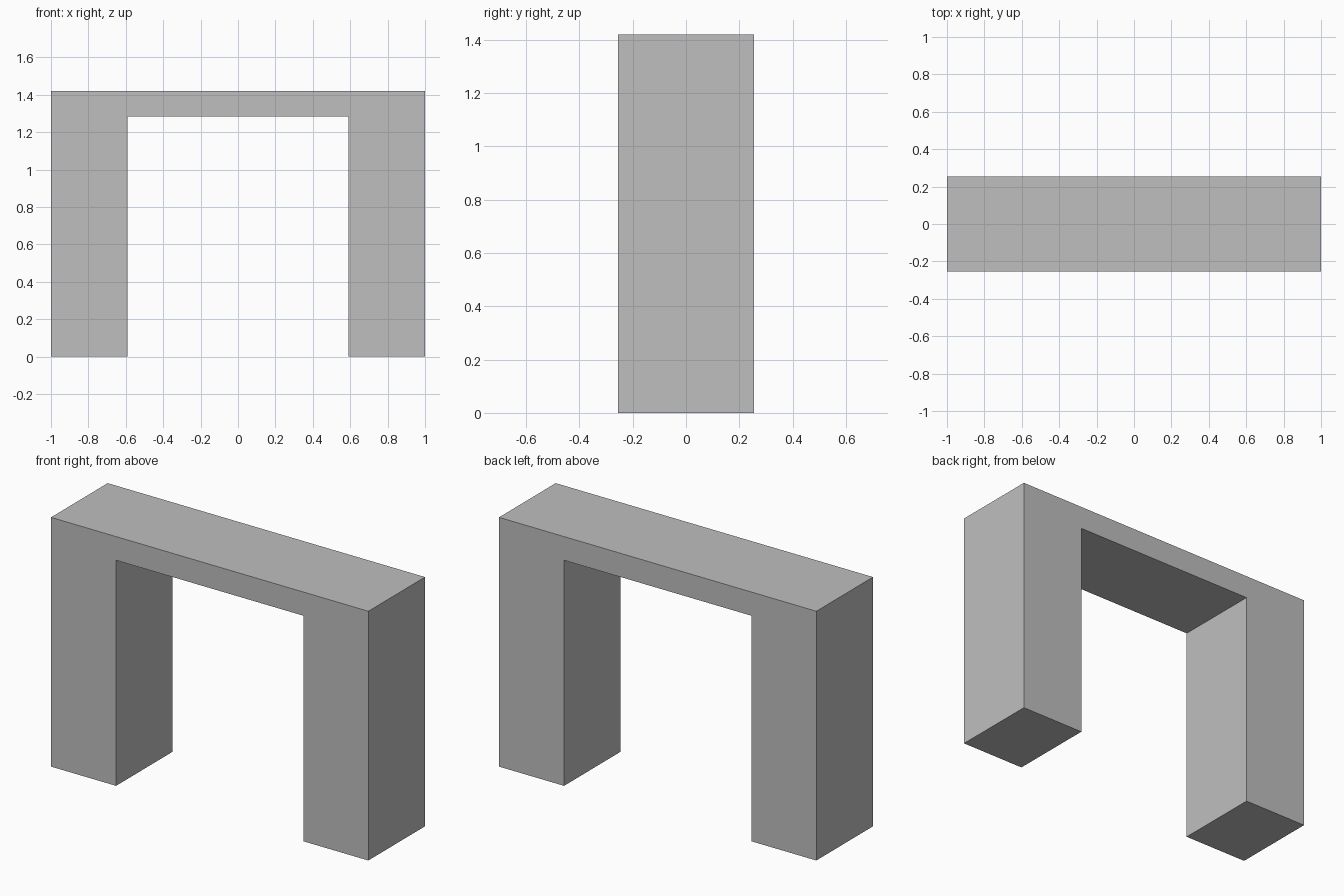
import bpy
import bmesh
from mathutils import Vector

cube = bpy.data.objects.get("Cube")
if cube:
    bpy.data.objects.remove(cube, do_unlink=True)

HALF_WIDTH, HALF_DEPTH, HEIGHT = 1.0, 0.255, 1.42
OPENING_HALF, OPENING_TOP = 0.59, 1.285

# Plain grey finish
grey = bpy.data.materials.new("plain grey")
grey.use_nodes = True
color = (0.52, 0.52, 0.52, 1.0)
grey.diffuse_color = color
grey.node_tree.nodes["Principled BSDF"].inputs["Base Color"].default_value = color

# Gateway: one half of the outline, mirrored, then extruded front to back
half = [(OPENING_HALF, OPENING_TOP), (OPENING_HALF, 0),
        (HALF_WIDTH, 0), (HALF_WIDTH, HEIGHT)]
outline = half + [(-x, z) for x, z in reversed(half)]

bm = bmesh.new()
front = bm.faces.new([bm.verts.new((x, -HALF_DEPTH, z)) for x, z in outline])
result = bmesh.ops.extrude_face_region(bm, geom=[front], use_keep_orig=True)
back_verts = [g for g in result["geom"] if isinstance(g, bmesh.types.BMVert)]
bmesh.ops.translate(bm, verts=back_verts, vec=Vector((0, 2 * HALF_DEPTH, 0)))
bmesh.ops.recalc_face_normals(bm, faces=bm.faces)

mesh = bpy.data.meshes.new("gateway_frame")
bm.to_mesh(mesh)
bm.free()
mesh.materials.append(grey)
gateway = bpy.data.objects.new("gateway_frame", mesh)
bpy.context.collection.objects.link(gateway)
